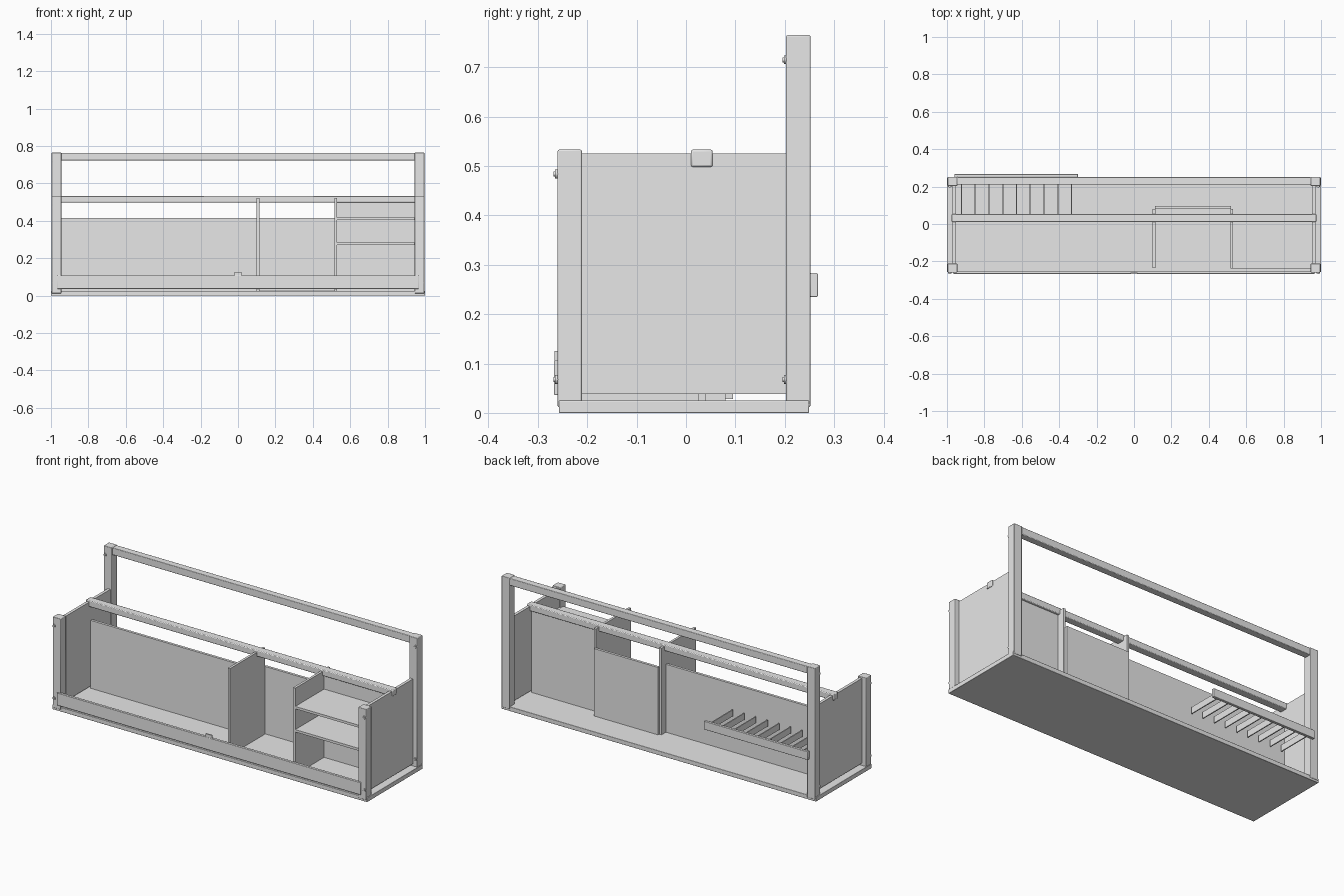
import bpy
import math

if "Cube" in bpy.data.objects:
    bpy.data.objects.remove(bpy.data.objects["Cube"])

grey = bpy.data.materials.new("plain grey")
grey.diffuse_color = (0.8, 0.8, 0.8, 1)
grey.use_nodes = True
grey.node_tree.nodes["Principled BSDF"].inputs["Base Color"].default_value = grey.diffuse_color


def box(name, x, y, z, bevel=0.0):
    """Board given by its (min, max) range on each axis."""
    bpy.ops.mesh.primitive_cube_add(size=1, location=[sum(r) / 2 for r in (x, y, z)])
    ob = bpy.context.object
    ob.name = name
    ob.scale = [r[1] - r[0] for r in (x, y, z)]
    bpy.ops.object.transform_apply(location=False, rotation=False, scale=True)
    ob.data.materials.append(grey)
    if bevel:
        mod = ob.modifiers.new("soft edges", 'BEVEL')
        mod.width = bevel
        mod.segments = 2
        bpy.ops.object.shade_smooth_by_angle()
    return ob


def bolt(name, loc, rot, radius, depth):
    bpy.ops.mesh.primitive_cylinder_add(vertices=12, radius=radius, depth=depth,
                                        location=loc, rotation=rot)
    ob = bpy.context.object
    ob.name = name
    ob.data.materials.append(grey)
    bpy.ops.object.shade_smooth_by_angle()


def side_range(s, a, b):
    return (a, b) if s > 0 else (-b, -a)


# floor board
box("floor", (-1, 1), (-0.257, 0.249), (0, 0.025), 0.002)

# posts, side panels and bolts, mirrored left and right
for s, label in ((-1, "left"), (1, "right")):
    px = side_range(s, 0.945, 0.996)
    box(f"{label}_front_post", px, (-0.26, -0.211), (0.012, 0.533), 0.003)
    box(f"{label}_back_post", px, (0.203, 0.252), (0.012, 0.765), 0.003)
    box(f"{label}_side_panel", side_range(s, 0.953, 0.97), (-0.215, 0.207), (0.038, 0.525))
    for face, heights in ((-0.26, (0.484, 0.068)), (0.203, (0.715, 0.068))):
        for z in heights:
            bolt(f"{label}_bolt_head", (s * 0.985, face - 0.002, z),
                 (math.pi / 2, 0, 0), 0.009, 0.006)
            bolt(f"{label}_bolt_tip", (s * 0.985, face - 0.004, z),
                 (math.pi / 2, 0, 0), 0.005, 0.008)

# long rails
box("top_back_rail", (-0.947, 0.947), (0.21, 0.25), (0.722, 0.763), 0.003)
box("middle_rail", (-0.975, 0.975), (0.01, 0.054), (0.498, 0.533), 0.004)
box("front_rail", (-0.965, 0.965), (-0.267, -0.251), (0.036, 0.107), 0.002)
box("front_tab", (-0.02, 0.02), (-0.266, -0.258), (0.06, 0.125))

# back panels of the three bays
box("left_back_panel", (-0.953, 0.102), (0.024, 0.039), (0.025, 0.415))
box("middle_back_panel", (0.112, 0.518), (0.08, 0.095), (0.028, 0.415))
box("right_back_panel", (0.528, 0.953), (0.024, 0.039), (0.025, 0.5))

# upright dividers
box("left_divider", (0.1, 0.114), (-0.235, 0.08), (0.025, 0.522))
box("right_divider", (0.516, 0.53), (-0.237, 0.08), (0.025, 0.522))

# shelves in the right bay
for z in (0.27, 0.403):
    box("shelf", (0.528, 0.953), (-0.237, 0.026), (z, z + 0.014))

# drying rack behind the left bay
box("rack_bar", (-0.96, -0.3), (0.251, 0.267), (0.235, 0.283), 0.002)
for i in range(9):
    x = -0.922 + i * 0.0735
    box("rack_slat", (x - 0.003, x + 0.003), (0.054, 0.253), (0.24, 0.277))
